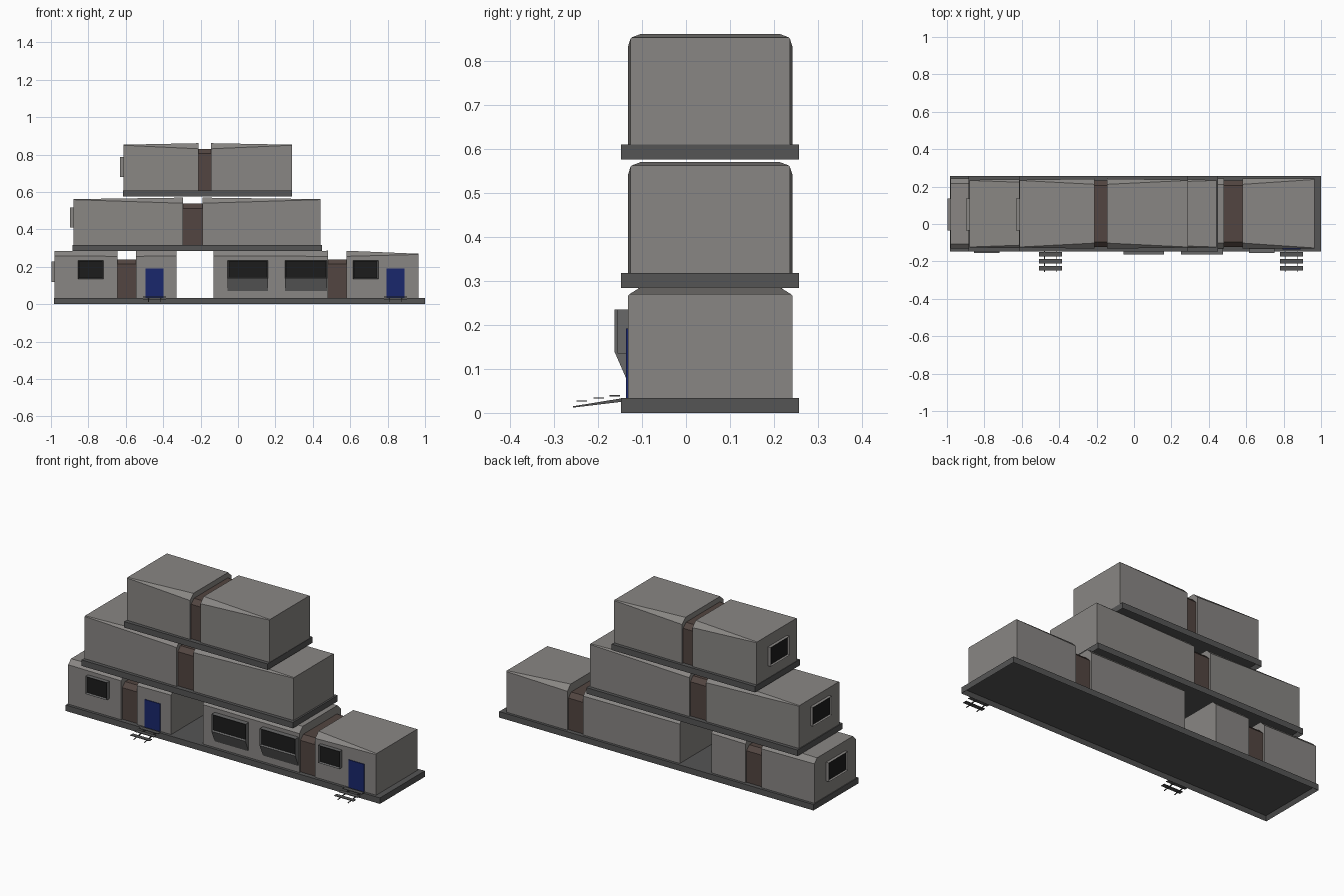
import bpy, bmesh
from mathutils import Vector

if "Cube" in bpy.data.objects:
    bpy.data.objects.remove(bpy.data.objects["Cube"])

YC = 0.055  # centre line of the building


def mat(name, r, g, b):
    m = bpy.data.materials.new(name)
    m.diffuse_color = (r, g, b, 1)
    m.use_nodes = True
    m.node_tree.nodes["Principled BSDF"].inputs["Base Color"].default_value = m.diffuse_color
    return m


WALL = mat("wall_grey", 0.25, 0.24, 0.23)
SLAB = mat("slab_grey", 0.09, 0.09, 0.09)
BROWN = mat("brown", 0.085, 0.06, 0.052)
BLUE = mat("door_blue", 0.01, 0.02, 0.15)
GLASS = mat("dark_glass", 0.012, 0.012, 0.012)
FRAME = mat("frame_grey", 0.14, 0.14, 0.14)


def finish(bm, name, *mats):
    bmesh.ops.recalc_face_normals(bm, faces=bm.faces)
    me = bpy.data.meshes.new(name)
    bm.to_mesh(me)
    bm.free()
    for m in mats:
        me.materials.append(m)
    ob = bpy.data.objects.new(name, me)
    bpy.context.collection.objects.link(ob)
    return ob


def loft(x0, sec0, x1, sec1):
    """Solid between two matching (y, z) sections."""
    bm = bmesh.new()
    a = [bm.verts.new((x0, y, z)) for y, z in sec0]
    b = [bm.verts.new((x1, y, z)) for y, z in sec1]
    n = len(a)
    bm.faces.new(a)
    bm.faces.new(b)
    for i in range(n):
        bm.faces.new((a[i], a[(i + 1) % n], b[(i + 1) % n], b[i]))
    bmesh.ops.recalc_face_normals(bm, faces=bm.faces)
    return bm


def rect(y0, y1, z0, z1):
    return [(y0, z0), (y1, z0), (y1, z1), (y0, z1)]


def box(name, x0, x1, y0, y1, z0, z1, m):
    s = rect(y0, y1, z0, z1)
    return finish(loft(x0, s, x1, s), name, m)


def section(z0, hw, h, c):
    """Wall section with chamfered roof edges."""
    t = z0 + h
    return [(YC - hw, z0), (YC + hw, z0), (YC + hw, t - c), (YC + hw - c, t),
            (YC - hw + c, t), (YC - hw, t - c)]


def recess(bm, direction, inset, depth):
    """Inset the face looking along direction and push it in."""
    d = Vector(direction)
    face = max(bm.faces, key=lambda f: f.normal.dot(d))
    bmesh.ops.inset_region(bm, faces=[face], thickness=inset)
    bmesh.ops.translate(bm, verts=face.verts, vec=-d * depth)
    return face


def slab(name, x0, x1, z0, z1):
    s = rect(-0.148, 0.257, z0, z1)
    bm = loft(x0, s, x1, s)
    recess(bm, (0, 0, -1), 0.018, 0.022)
    finish(bm, name, SLAB)


def window(name, x0, x1, prof, direction):
    bm = loft(x0, prof, x1, prof)
    recess(bm, direction, 0.008, 0.008).material_index = 1
    finish(bm, name, FRAME if direction[1] else WALL, GLASS)


OUT, IN = (0.181, 0.244, 0.003), (0.187, 0.252, 0.03)   # half width, height, chamfer
END, SOFT = (0.187, 0.236, 0.004), (0.187, 0.250, 0.025)

# floors: slab x0, x1, z0, z1, then modules and connectors
floors = [
    ("ground", (-0.985, 1.0, 0.0, 0.034),
     [(-0.98, SOFT, -0.645, IN), (-0.545, IN, -0.33, SOFT),
      (-0.13, SOFT, 0.48, IN), (0.58, IN, 0.965, END)],
     [(-0.65, -0.54), (0.475, 0.585)], 0.205, 0.12),
    ("middle", (-0.885, 0.45, 0.284, 0.318),
     [(-0.88, OUT, -0.295, IN), (-0.19, IN, 0.44, OUT)],
     [(-0.3, -0.185)], 0.22, 0.41),
    ("upper", (-0.615, 0.29, 0.575, 0.609),
     [(-0.612, OUT, -0.21, IN), (-0.145, IN, 0.288, OUT)],
     [(-0.215, -0.14)], 0.222, 0.68),
]
for name, s, modules, links, link_h, win_z in floors:
    slab(name + "_slab", *s)
    z = s[3]
    for i, (x0, a, x1, b) in enumerate(modules):
        finish(loft(x0, section(z, *a), x1, section(z, *b)), f"{name}_module_{i}", WALL)
    for i, (x0, x1) in enumerate(links):
        p = section(z, 0.177, link_h, 0.025)
        finish(loft(x0, p, x1, p), f"{name}_connector_{i}", BROWN)
    # window on the left end
    xe = modules[0][0]
    window(name + "_end_window", xe - 0.018, xe + 0.003,
           rect(-0.035, 0.135, win_z, win_z + 0.108), (-1, 0, 0))

# small front windows
for i, (x0, x1) in enumerate([(-0.855, -0.72), (0.615, 0.75)]):
    window(f"front_window_{i}", x0, x1, rect(-0.156, -0.13, 0.135, 0.235), (0, -1, 0))

# bay windows with sloped undersides
bay = [(-0.13, 0.235), (-0.162, 0.235), (-0.162, 0.138), (-0.13, 0.065)]
for i, (x0, x1) in enumerate([(-0.055, 0.16), (0.25, 0.475)]):
    window(f"bay_window_{i}", x0, x1, bay, (0, -1, 0))

# doors and entrance steps
for i, x in enumerate([-0.446, 0.842]):
    box(f"door_{i}", x - 0.048, x + 0.048, -0.136, -0.128, 0.034, 0.192, BLUE)
    for j, (y, z) in enumerate([(-0.162, 0.039), (-0.198, 0.034), (-0.237, 0.027)]):
        box(f"tread_{i}_{j}", x - 0.061, x + 0.061, y - 0.012, y + 0.012,
            z - 0.0015, z + 0.0015, SLAB)
    for j, dx in enumerate([-0.033, 0.033]):
        p = [(-0.257, 0.012), (-0.147, 0.025), (-0.147, 0.033), (-0.257, 0.015)]
        finish(loft(x + dx - 0.002, p, x + dx + 0.002, p), f"stringer_{i}_{j}", SLAB)
